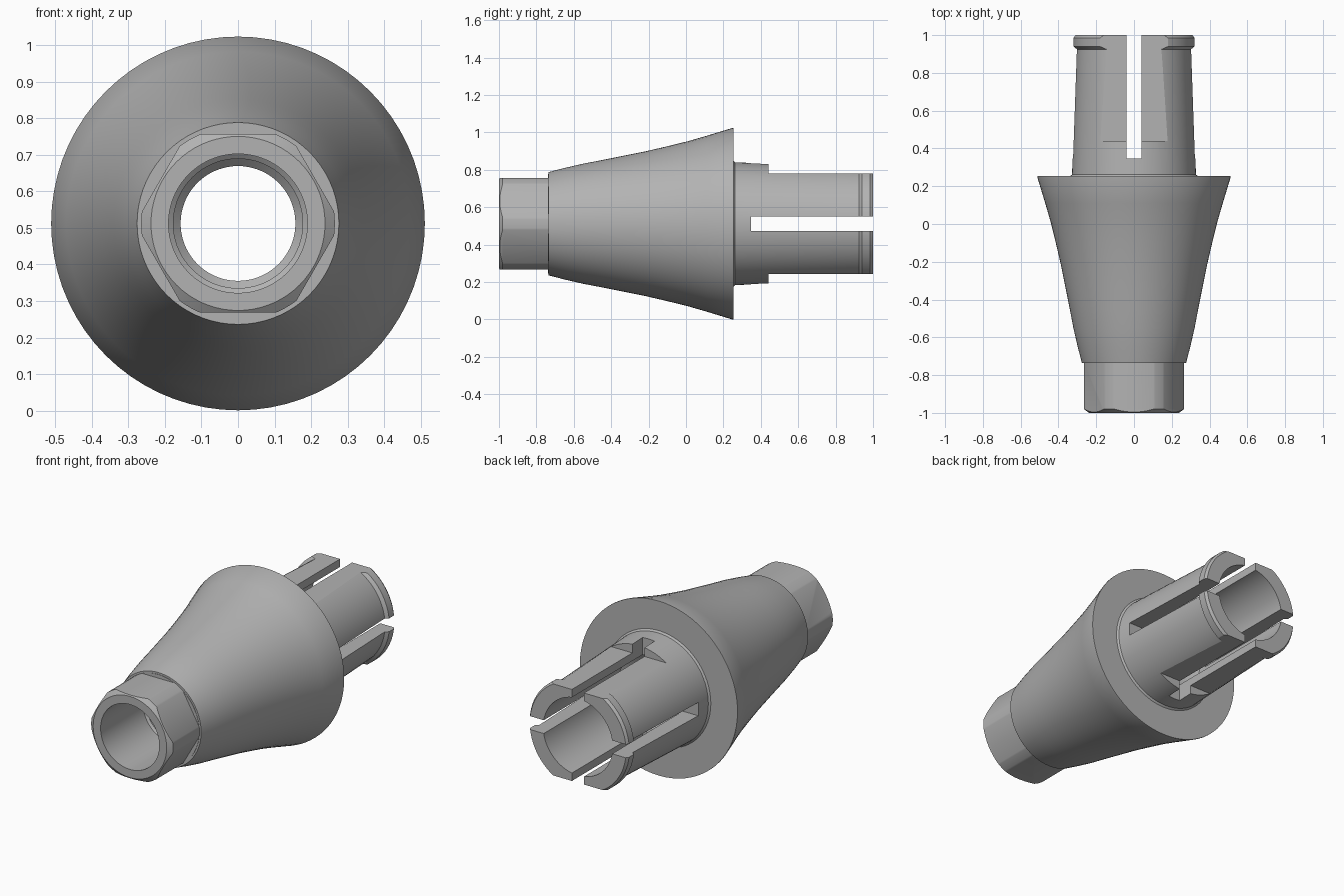
import bpy, bmesh, math
from mathutils import Matrix, Vector

cube = bpy.data.objects.get("Cube")
if cube:
    bpy.data.objects.remove(cube)

AXIS_Z = 0.512
SEGMENTS = 72

# single metal colour
metal = bpy.data.materials.new("satin_grey_metal")
metal.use_nodes = True
grey = (0.45, 0.45, 0.45, 1)
metal.diffuse_color = grey
metal.node_tree.nodes["Principled BSDF"].inputs["Base Color"].default_value = grey


def add_object(name, bm):
    bmesh.ops.recalc_face_normals(bm, faces=bm.faces)
    mesh = bpy.data.meshes.new(name)
    bm.to_mesh(mesh)
    bm.free()
    mesh.materials.append(metal)
    obj = bpy.data.objects.new(name, mesh)
    bpy.context.collection.objects.link(obj)
    return obj


def revolve(name, profile):
    """Turn a closed (radius, y) outline around the long axis."""
    bm = bmesh.new()
    verts = [bm.verts.new((r, y, AXIS_Z)) for r, y in profile]
    edges = [bm.edges.new((v, verts[i - 1])) for i, v in enumerate(verts)]
    bmesh.ops.spin(bm, geom=verts + edges, cent=(0, 0, AXIS_Z), axis=(0, 1, 0),
                   angle=math.tau, steps=SEGMENTS, use_merge=True)
    bmesh.ops.remove_doubles(bm, verts=bm.verts, dist=1e-5)
    return add_object(name, bm)


def cut_box(target, low, high, turn=0):
    """Subtract a box, given relative to the axis and turned about it."""
    low, high = Vector(low), Vector(high)
    place = (Matrix.Translation((0, 0, AXIS_Z)) @ Matrix.Rotation(turn, 4, 'Y')
             @ Matrix.Translation((low + high) / 2) @ Matrix.Diagonal((*(high - low), 1)))
    bm = bmesh.new()
    bmesh.ops.create_cube(bm, size=1, matrix=place)
    cutter = add_object("cutter", bm)
    cutter.hide_render = True
    mod = target.modifiers.new("cut", 'BOOLEAN')
    mod.operation, mod.solver, mod.object = 'DIFFERENCE', 'EXACT', cutter
    bpy.context.view_layer.objects.active = target
    bpy.ops.object.modifier_apply(modifier=mod.name)
    bpy.data.objects.remove(cutter)


# hex nose, flared cone, slotted post and stepped bore
nose = [(0.19, -1), (0.238, -1), (0.265, -0.98), (0.265, -0.735)]
cone = [(0.276, -0.735), (0.298, -0.65), (0.321, -0.55), (0.34, -0.45), (0.36, -0.35),
        (0.386, -0.22), (0.414, -0.1), (0.441, 0.01), (0.47, 0.11), (0.511, 0.245), (0.511, 0.253)]
post = [(0.338, 0.253), (0.328, 0.262), (0.305, 0.925), (0.323, 0.94), (0.323, 0.985), (0.312, 1)]
bore = [(0.225, 1), (0.225, 0.3), (0.157, 0.26), (0.157, -0.5), (0.177, -0.52), (0.177, -0.6), (0.19, -0.61)]
body = revolve("abutment_body", nose + cone + post + bore)

# six wrench flats on the nose
for i in range(6):
    cut_box(body, (-0.4, -1.1, 0.244), (0.4, -0.737, 0.5), i * math.tau / 6)

# upper and lower flats on the post
for i in range(2):
    cut_box(body, (-0.5, 0.44, 0.268), (0.5, 1.1, 0.6), i * math.pi)

# crossed slots dividing the post into four spring arms
for i in range(2):
    cut_box(body, (-0.039, 0.347, -0.6), (0.039, 1.1, 0.6), i * math.pi / 2)

# smooth turned surfaces, crisp machined edges
bpy.ops.object.select_all(action='DESELECT')
body.select_set(True)
bpy.context.view_layer.objects.active = body
bpy.ops.object.shade_smooth_by_angle(angle=math.radians(25))
